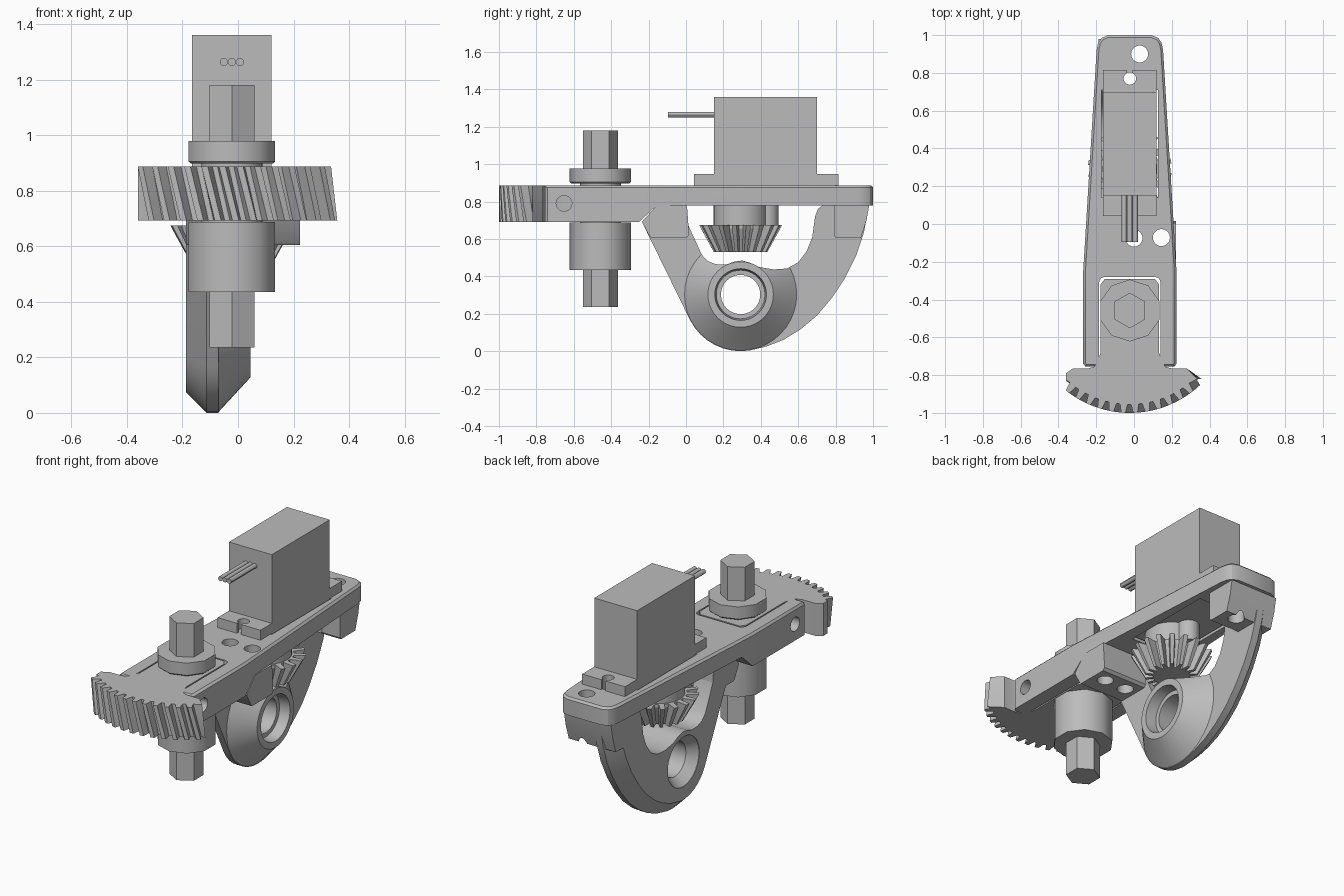
import bpy, bmesh, math
from mathutils import Vector

cube = bpy.data.objects.get("Cube")
if cube:
    bpy.data.objects.remove(cube)

grey = bpy.data.materials.new("plain_grey")
grey.use_nodes = True
grey.diffuse_color = (0.5, 0.5, 0.5, 1)
grey.node_tree.nodes["Principled BSDF"].inputs["Base Color"].default_value = (0.5, 0.5, 0.5, 1)

CX = -0.022          # centre line of the assembly
SHAFT = (CX, -0.458)  # shaft axis
TOP, MID, LOW = 0.887, 0.78, 0.692


def loft(name, loops, smooth=30):
    """Skin a stack of equal-length closed loops and cap both ends."""
    bm = bmesh.new()
    rings = [[bm.verts.new(p) for p in loop] for loop in loops]
    n = len(rings[0])
    for a, b in zip(rings, rings[1:]):
        for i in range(n):
            j = (i + 1) % n
            bm.faces.new((a[i], a[j], b[j], b[i]))
    bm.faces.new(rings[0][::-1])
    bm.faces.new(rings[-1])
    bmesh.ops.recalc_face_normals(bm, faces=bm.faces)
    mesh = bpy.data.meshes.new(name)
    bm.to_mesh(mesh)
    bm.free()
    mesh.materials.append(grey)
    ob = bpy.data.objects.new(name, mesh)
    bpy.context.collection.objects.link(ob)
    shade(ob, smooth)
    return ob


def shade(ob, angle):
    ob.data.shade_smooth()
    ob.data.set_sharp_from_angle(angle=math.radians(angle))


def at(axis, pts, h):
    """Place a 2D loop at height h along x or z."""
    return [(h, a, b) if axis == "x" else (a, b, h) for a, b in pts]


def prism(name, axis, pts, lo, hi):
    return loft(name, [at(axis, pts, lo), at(axis, pts, hi)])


def rect(a0, a1, b0, b1):
    return [(a0, b0), (a1, b0), (a1, b1), (a0, b1)]


def circle(c, r, n=32, phase=0.0):
    return [(c[0] + r * math.cos(phase + math.tau * i / n),
             c[1] + r * math.sin(phase + math.tau * i / n)) for i in range(n)]


def turned(name, axis, c, profile, n=32, phase=0.0, smooth=30):
    """Stack circles given as (position, radius)."""
    return loft(name, [at(axis, circle(c, r, n, phase), h) for h, r in profile], smooth)


def inset(pts, d):
    """Move a counter-clockwise outline inwards."""
    out = []
    for i, p in enumerate(pts):
        p = Vector(p)
        e = (p - Vector(pts[i - 1])).normalized()
        f = (Vector(pts[(i + 1) % len(pts)]) - p).normalized()
        m = Vector((-e.y - f.y, e.x + f.x)).normalized()
        out.append(tuple(p + m * d / max(0.5, m.dot(Vector((-e.y, e.x))))))
    return out


def cut(ob, *cutters, smooth=30):
    for c in cutters:
        c.hide_render = True
        mod = ob.modifiers.new("cut", "BOOLEAN")
        mod.operation, mod.solver, mod.object = "DIFFERENCE", "EXACT", c
    bpy.context.view_layer.update()
    deps = bpy.context.evaluated_depsgraph_get()
    mesh = bpy.data.meshes.new_from_object(ob.evaluated_get(deps))
    ob.modifiers.clear()
    ob.data = mesh
    for c in cutters:
        bpy.data.objects.remove(c)
    shade(ob, smooth)
    return ob


def mirrored(half):
    """Right-hand outline points, bottom to top, completed on the left."""
    return [(CX + x, y) for x, y in half] + [(CX - x, y) for x, y in reversed(half)]


def screw_holes():
    spots = [(0.03, 0.9, 0.045), (CX, 0.77, 0.033), (0.0, -0.075, 0.045), (0.145, -0.072, 0.045)]
    return [prism("hole_cutter", "z", circle((x, y), r, 24), 0.5, 1.1) for x, y, r in spots]


# Main frame: tapered plate with a fork at the front
outline = mirrored([(0.235, -0.755), (0.247, -0.74), (0.247, -0.25), (0.176, 0.92),
                    (0.168, 0.96), (0.15, 0.985), (0.115, 1.0)])
frame = loft("frame", [at("z", outline, LOW), at("z", outline, TOP - 0.012),
                       at("z", inset(outline, 0.012), TOP)])
slot = mirrored([(0.163, -0.9), (0.163, -0.31), (0.155, -0.288), (0.135, -0.28)])
under = [(-0.25, LOW), (-0.25, 0.6), (1.1, 0.6), (1.1, MID), (-0.155, MID)]
cut(frame,
    prism("slot_cutter", "z", slot, 0.5, 1.1),
    prism("under_cutter", "x", under, -0.6, 0.6),
    prism("servo_cutter", "z", rect(-0.172, 0.127, 0.14, 0.71), 0.5, 1.1),
    prism("pin_cutter", "x", circle((-0.652, 0.79), 0.042, 24), -0.6, 0.6),
    *screw_holes())

# Mounting blocks under the frame
front_block = prism("front_block", "x", [(-0.236, LOW), (-0.195, 0.615), (-0.185, 0.605), (0.003, 0.605),
                                         (0.017, 0.62), (0.005, MID), (-0.155, MID)], -0.188, 0.223)
cut(front_block, *screw_holes())
rear_block = prism("rear_block", "x", [(0.79, MID), (0.79, 0.62), (0.80, 0.605), (0.935, 0.605),
                                       (0.965, 0.7), (0.98, MID)], -0.188, 0.125)
cut(rear_block, *screw_holes())

# Hanging bracket, with its outer edge chamfered on one side
HUB = (0.292, 0.303)
bottom = [(HUB[0] + 0.303 * math.cos(math.radians(t)), HUB[1] + 0.303 * math.sin(math.radians(t)))
          for t in range(207, 280, 9)]
sweep = [(0.43, 0.025), (0.52, 0.06), (0.61, 0.115), (0.7, 0.19), (0.78, 0.285),
         (0.85, 0.39), (0.91, 0.51), (0.95, 0.63), (0.98, MID)]
shell = [(-0.155, MID), (-0.236, LOW)] + bottom + sweep
inner = [(y, MID if z > 0.77 else z2) for (y, z2), (_, z) in zip(inset(shell, 0.075), shell)]
opening = [(0.0, 0.85), (0.0, 0.7), (0.085, 0.515), (0.115, 0.482), (0.16, 0.465), (0.215, 0.463),
           (0.255, 0.478), (0.3, 0.485), (0.345, 0.472), (0.39, 0.45), (0.47, 0.437), (0.54, 0.442),
           (0.6, 0.475), (0.645, 0.535), (0.675, 0.61), (0.69, 0.72), (0.705, 0.76), (0.73, MID), (0.73, 0.85)]


def hub_cutters():
    bore = [(-0.3, 0.15), (-0.185, 0.15), (-0.13, 0.105), (-0.02, 0.105), (-0.019, 0.13), (0.1, 0.145)]
    return (prism("opening_cutter", "x", opening, -0.4, 0.4),
            turned("bore_cutter", "x", HUB, bore, 40))


bracket = loft("bracket", [at("x", inner, -0.188), at("x", shell, -0.113), at("x", shell, -0.07)])
cut(bracket, *hub_cutters())
boss = turned("bracket_boss", "x", HUB, [(-0.08, 0.3), (-0.07, 0.3), (0.045, 0.175)], 40)
cut(boss, *hub_cutters())

# Sector gear with slanted teeth
PITCH = 0.118


def sector(z, twist):
    teeth = []
    for k in range(12):
        a = math.radians(229) + twist + k * PITCH
        for f, r in ((0.0, 0.497), (0.18, 0.497), (0.34, 0.542), (0.7, 0.542), (0.86, 0.497)):
            teeth.append((SHAFT[0] + r * math.cos(a + f * PITCH), SHAFT[1] + r * math.sin(a + f * PITCH)))
    rest = [(0.335 + twist * 0.25, -0.82), (0.28, -0.765), (0.2, -0.765), (0.165, -0.755), (0.145, -0.72),
            (0.133, -0.68), (0.133, -0.32), (0.11, -0.29)]
    left = [(2 * CX - x, y) for x, y in rest[:0:-1]] + [(-0.36, -0.79), (-0.36, -0.83)]
    return [(x, y, z) for x, y in teeth + rest + left]


loft("sector_gear", [sector(LOW + (TOP - LOW) * t, 0.09 * (1 - t)) for t in (0, 0.25, 0.5, 0.75, 1)], 25)

# Hexagonal shaft with its bushes
up = math.pi / 2
turned("hex_shaft", "z", SHAFT, [(0.235, 0.094), (1.18, 0.094)], 6, up)
turned("lower_bush", "z", SHAFT, [(0.435, 0.164), (0.688, 0.164)], 10, up, 40)
turned("upper_bush", "z", SHAFT, [(0.897, 0.155), (0.905, 0.164), (0.978, 0.164)], 10, up, 40)
turned("bush_collar", "z", SHAFT, [(0.67, 0.11), (0.9, 0.11)], 24)

# Servo: body, mounting flange, output housing and cable
prism("servo_body", "z", rect(-0.165, 0.12, 0.15, 0.70), 0.79, 1.36)
flange = prism("servo_flange", "z", rect(-0.165, 0.12, 0.042, 0.815), TOP, 0.947)
ears = []
for y, y0, y1 in ((0.77, 0.77, 0.9), (0.085, -0.05, 0.085)):
    ears += [prism("ear_hole_cutter", "z", circle((CX, y), 0.033, 24), 0.8, 1.1),
             prism("ear_slot_cutter", "z", rect(CX - 0.014, CX + 0.014, y0, y1), 0.81, 1.09)]
cut(flange, *ears)
GEAR = (CX, 0.292)
turned("servo_output", "z", GEAR, [(0.66, 0.145), (0.8, 0.145)])
turned("servo_idler", "z", (CX, 0.435), [(0.67, 0.06), (0.8, 0.06)])
for i in (-1, 0, 1):
    wire = circle((CX + i * 0.029, 1.263), 0.0145, 12)
    loft(f"wire_{i + 2}", [[(x, y, z) for x, z in wire] for y in (-0.095, 0.16)])


# Bevel gear under the servo
def bevel_loop(z, r_in, r_out, count=18):
    pts = []
    for k in range(count):
        for f, r in ((0.0, r_in), (0.25, r_in), (0.38, r_out), (0.72, r_out), (0.85, r_in)):
            a = math.tau * (k + f) / count
            pts.append((GEAR[0] + r * math.cos(a), GEAR[1] + r * math.sin(a), z))
    return pts


loft("bevel_gear", [bevel_loop(0.53, 0.1, 0.143), bevel_loop(0.655, 0.155, 0.212),
                    bevel_loop(0.675, 0.155, 0.222)], 10)
